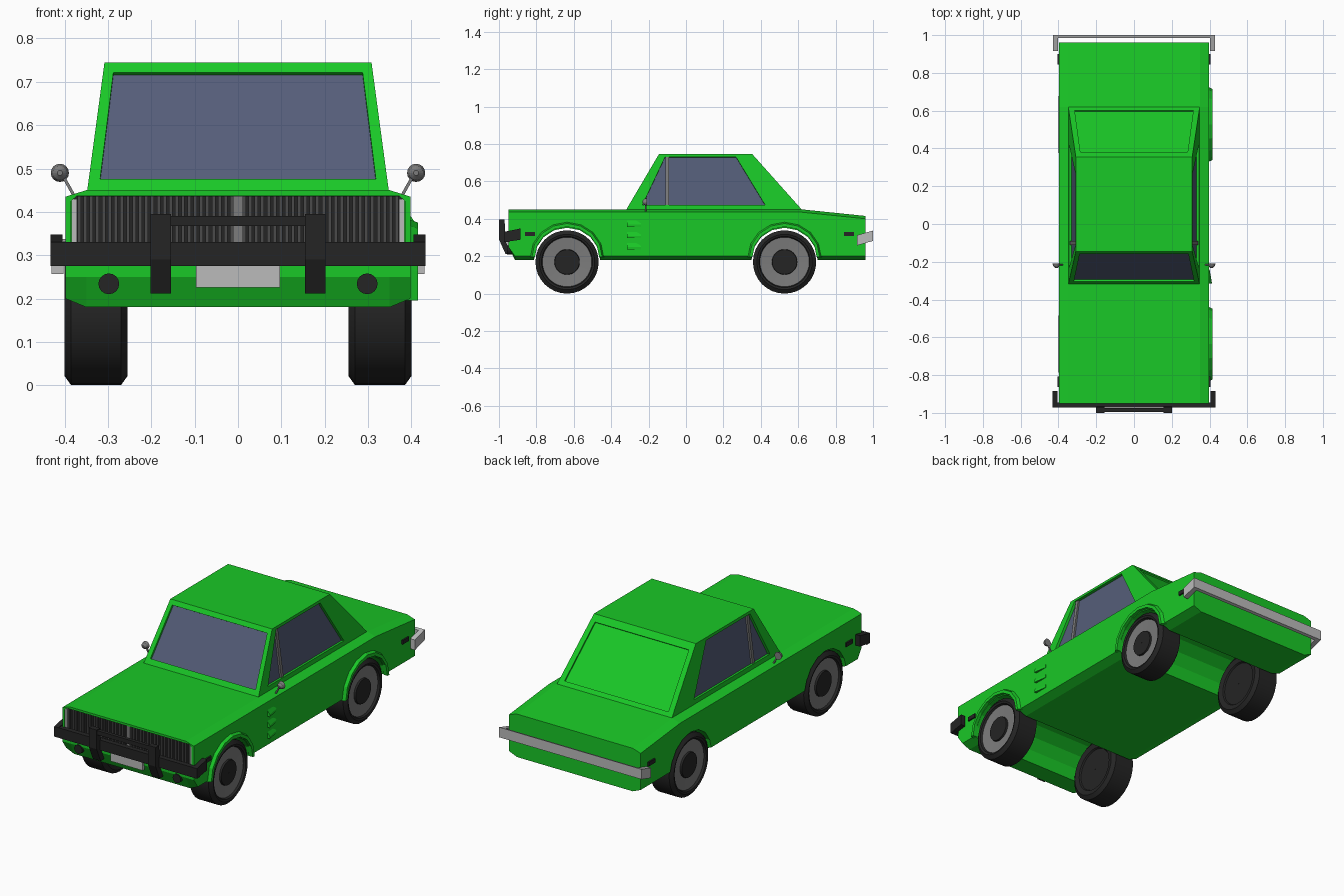
import bpy, bmesh
from math import sin, cos, pi
from mathutils import Vector

if "Cube" in bpy.data.objects:
    bpy.data.objects.remove(bpy.data.objects["Cube"])


def material(name, r, g, b):
    m = bpy.data.materials.new(name)
    m.diffuse_color = (r, g, b, 1)
    m.use_nodes = True
    m.node_tree.nodes["Principled BSDF"].inputs["Base Color"].default_value = m.diffuse_color
    return m


GREEN = material("green_paint", 0.01, 0.58, 0.02)
GLASS = material("tinted_glass", 0.09, 0.11, 0.19)
BLACK = material("black_rubber", 0.018, 0.018, 0.018)
DARK = material("dark_grey", 0.07, 0.07, 0.07)
RIM = material("rim_grey", 0.2, 0.2, 0.2)
CHROME = material("light_grey", 0.5, 0.5, 0.5)


def finish(name, bm, *mats):
    bmesh.ops.recalc_face_normals(bm, faces=bm.faces)
    me = bpy.data.meshes.new(name)
    bm.to_mesh(me)
    bm.free()
    ob = bpy.data.objects.new(name, me)
    bpy.context.collection.objects.link(ob)
    for m in mats:
        me.materials.append(m)
    return ob


def add_loft(bm, rings):
    """Join closed rings of points with quads and cap both ends."""
    vs = [[bm.verts.new(p) for p in r] for r in rings]
    n = len(vs[0])
    for a, b in zip(vs, vs[1:]):
        for i in range(n):
            bm.faces.new((a[i], a[(i + 1) % n], b[(i + 1) % n], b[i]))
    bm.faces.new(vs[0])
    bm.faces.new(vs[-1])


def loft(name, rings, mat):
    bm = bmesh.new()
    add_loft(bm, rings)
    return finish(name, bm, mat)


def box_rings(x0, x1, y0, y1, z0, z1):
    return [[(x0, y, z0), (x1, y, z0), (x1, y, z1), (x0, y, z1)] for y in (y0, y1)]


def box(name, dims, mat):
    return loft(name, box_rings(*dims), mat)


def side_prism(name, pts, x0, x1, mat):
    return loft(name, [[(x, y, z) for y, z in pts] for x in (x0, x1)], mat)


def arch(c, ry, rz, z0, n=8):
    return [(c - ry * cos(pi * i / n), z0 + rz * sin(pi * i / n)) for i in range(n + 1)]


AXLES = (-0.636, 0.527)

# Lower body: side profile with full-width wheel arches, chamfered along the sides
profile = [(-0.95, 0.45), (-0.95, 0.25), (-0.915, 0.18)]
for c in AXLES:
    profile += arch(c, 0.177, 0.172, 0.18)
profile += [(0.96, 0.18), (0.96, 0.415), (0.62, 0.45)]


def body_ring(x):
    edge = abs(x) > 0.37
    ring = []
    for y, z in profile:
        if edge and (z > 0.41):
            z -= 0.015
        elif edge and z < 0.185:
            z += 0.02
        ring.append((x, y, z))
    return ring


body = loft("lower_body", [body_ring(x) for x in (-0.398, -0.35, 0.35, 0.398)], GREEN)

# Recess for the grille
opening = [(-0.385, 0.29), (0.385, 0.29), (0.385, 0.425), (0.37, 0.438), (-0.37, 0.438), (-0.385, 0.425)]
cutter = loft("grille_cutter", [[(x, y, z) for x, z in opening] for y in (-1.0, -0.92)], GREEN)
cutter.hide_render = True
cutter.hide_set(True)
mod = body.modifiers.new("grille_recess", "BOOLEAN")
mod.object = cutter
mod.operation = "DIFFERENCE"
mod.solver = "EXACT"

# Cabin: tapered box whose sloping faces hold recessed window panels
low = [(-0.348, -0.32, 0.448), (0.348, -0.32, 0.448), (0.348, 0.62, 0.448), (-0.348, 0.62, 0.448)]
high = [(-0.308, -0.145, 0.745), (0.308, -0.145, 0.745), (0.308, 0.355, 0.745), (-0.308, 0.355, 0.745)]
low, high = [Vector(p) for p in low], [Vector(p) for p in high]
# u range, v range, recess depth, material index for front, right, rear, left
panels = [(0.038, 0.962, 0.095, 0.922, 0.012, 1), (0.08, 0.807, 0.085, 0.95, 0.015, 1),
          (0.045, 0.955, 0.07, 0.9, 0.008, 0), (0.193, 0.92, 0.085, 0.95, 0.015, 1)]
bm = bmesh.new()
for i, (u0, u1, v0, v1, depth, mi) in enumerate(panels):
    j = (i + 1) % 4
    a, b, c, d = low[i], low[j], high[j], high[i]
    normal = (b - a).cross(d - a).normalized()
    inner = [a.lerp(b, u).lerp(d.lerp(c, u), v) for u, v in ((u0, v0), (u1, v0), (u1, v1), (u0, v1))]
    loops = [[a, b, c, d], inner, [p - normal * depth for p in inner]]
    vs = [[bm.verts.new(p) for p in r] for r in loops]
    for r, s in zip(vs, vs[1:]):
        for k in range(4):
            bm.faces.new((r[k], r[(k + 1) % 4], s[(k + 1) % 4], s[k]))
    bm.faces.new(vs[2]).material_index = mi
bm.faces.new([bm.verts.new(p) for p in high])
bm.faces.new([bm.verts.new(p) for p in low])
bmesh.ops.remove_doubles(bm, verts=bm.verts, dist=1e-5)
finish("cabin", bm, GREEN, GLASS)

# Wheels: lathed (x, radius) profile with a material for each band
wheel_profile = [(0.39, 0.001), (0.39, 0.066), (0.38, 0.068), (0.385, 0.132), (0.396, 0.137), (0.4, 0.148),
                 (0.385, 0.169), (0.27, 0.169), (0.255, 0.148), (0.262, 0.12), (0.27, 0.115), (0.27, 0.001)]
bands = [0, 0, 1, 0, 0, 0, 0, 0, 0, 0, 0]


def wheel(name, side, cy, n=32):
    bm = bmesh.new()
    rings = [[bm.verts.new((side * x, cy + r * cos(2 * pi * k / n), 0.169 + r * sin(2 * pi * k / n)))
              for k in range(n)] for x, r in wheel_profile]
    for a, b, mi in zip(rings, rings[1:], bands):
        for k in range(n):
            bm.faces.new((a[k], a[(k + 1) % n], b[(k + 1) % n], b[k])).material_index = mi
    ob = finish(name, bm, BLACK, RIM)
    bpy.ops.object.select_all(action="DESELECT")
    ob.select_set(True)
    bpy.context.view_layer.objects.active = ob
    bpy.ops.object.shade_smooth_by_angle(angle=0.5)


for label, cy in zip(("front", "rear"), AXLES):
    for side in (-1, 1):
        wheel(label + "_wheel", side, cy)
    # Wheel arch flare, on the right side only
    inner, outer = arch(cy, 0.172, 0.162, 0.195), arch(cy, 0.188, 0.18, 0.195)
    base = arch(cy, 0.2, 0.19, 0.195)
    rings = [[(0.39, *i), (0.415, *i), (0.415, *o), (0.39, *b)] for i, o, b in zip(inner, outer, base)]
    loft(label + "_arch_flare", rings, GREEN)

# Side vents, on the right side only
for k in range(3):
    z = 0.237 + 0.06 * k
    loft("side_vent", [[(0.39, y, z), (x, y, z), (x, y, z + 0.012), (0.39, y, z + 0.045)]
                       for y, x in ((-0.315, 0.413), (-0.24, 0.4))], GREEN)

# Grille: backing, slats and bright trim
box("grille_back", (-0.384, 0.384, -0.925, -0.918, 0.291, 0.437), BLACK)
bm = bmesh.new()
for k in range(-26, 27):
    x = k * 0.0141
    add_loft(bm, box_rings(x - 0.004, x + 0.004, -0.94, -0.92, 0.291, 0.437))
finish("grille_slats", bm, DARK)
box("grille_centre_bar", (-0.011, 0.011, -0.948, -0.92, 0.291, 0.437), RIM)
for s in (-1, 1):
    box("grille_end_trim", (s * 0.378 - 0.006, s * 0.378 + 0.006, -0.946, -0.92, 0.291, 0.43), CHROME)

# Front bumper and push bar
box("front_bumper", (-0.432, 0.432, -0.972, -0.945, 0.275, 0.33), BLACK)
post = [(-0.97, 0.395), (-1.0, 0.395), (-1.0, 0.29), (-0.965, 0.212), (-0.935, 0.212), (-0.965, 0.28)]
box("push_bar_cross", (-0.156, 0.156, -0.995, -0.975, 0.367, 0.39), BLACK)

# Rear bumper
loft("rear_bumper", [[(x, 0.985, 0.277), (x, 1.0, 0.282), (x, 1.0, 0.337), (x, 0.985, 0.332)]
                     for x in (-0.43, 0.43)], CHROME)

# Number plate, with no lettering
box("front_plate", (-0.097, 0.097, -0.962, -0.945, 0.226, 0.28), CHROME)

# Parts repeated on both sides
for s in (-1, 1):
    side_prism("push_bar_post", post, s * 0.155, s * 0.202, BLACK)
    side_prism("front_bumper_end", [(-0.972, 0.275), (-0.972, 0.33), (-0.885, 0.348), (-0.885, 0.288)],
               s * 0.405, s * 0.432, BLACK)
    side_prism("rear_bumper_end", [(0.915, 0.257), (0.915, 0.312), (1.0, 0.337), (1.0, 0.282)],
               s * 0.402, s * 0.43, CHROME)
    for label, y in (("front", -0.835), ("rear", 0.872)):
        box(label + "_side_marker", (s * 0.4 - 0.006, s * 0.4 + 0.006, y - 0.027, y + 0.027, 0.308, 0.33), BLACK)
    # Fog lamp
    loft("fog_lamp", [[(s * 0.298 + 0.024 * cos(k * pi / 8), y, 0.234 + 0.024 * sin(k * pi / 8))
                       for k in range(16)] for y in (-0.956, -0.92)], BLACK)
    # Door mirror on a thin stalk
    loft("mirror", [[(s * 0.411 + r * cos(k * pi / 8), y, 0.49 + r * sin(k * pi / 8)) for k in range(16)]
                    for y, r in ((-0.233, 0.006), (-0.224, 0.016), (-0.208, 0.021))], RIM)
    loft("mirror_stalk", [[(x - 0.004, -0.22, z), (x + 0.004, -0.22, z), (x + 0.004, -0.212, z), (x - 0.004, -0.212, z)]
                          for x, z in ((s * 0.377, 0.435), (s * 0.405, 0.485))], RIM)
    # Quarter light pillar in the side window
    loft("window_pillar", [[(s * (x - 0.02), -0.11, z), (s * (x - 0.006), -0.11, z),
                            (s * (x - 0.006), -0.09, z), (s * (x - 0.02), -0.09, z)]
                           for x, z in ((0.3446, 0.474), (0.31, 0.73))], RIM)
